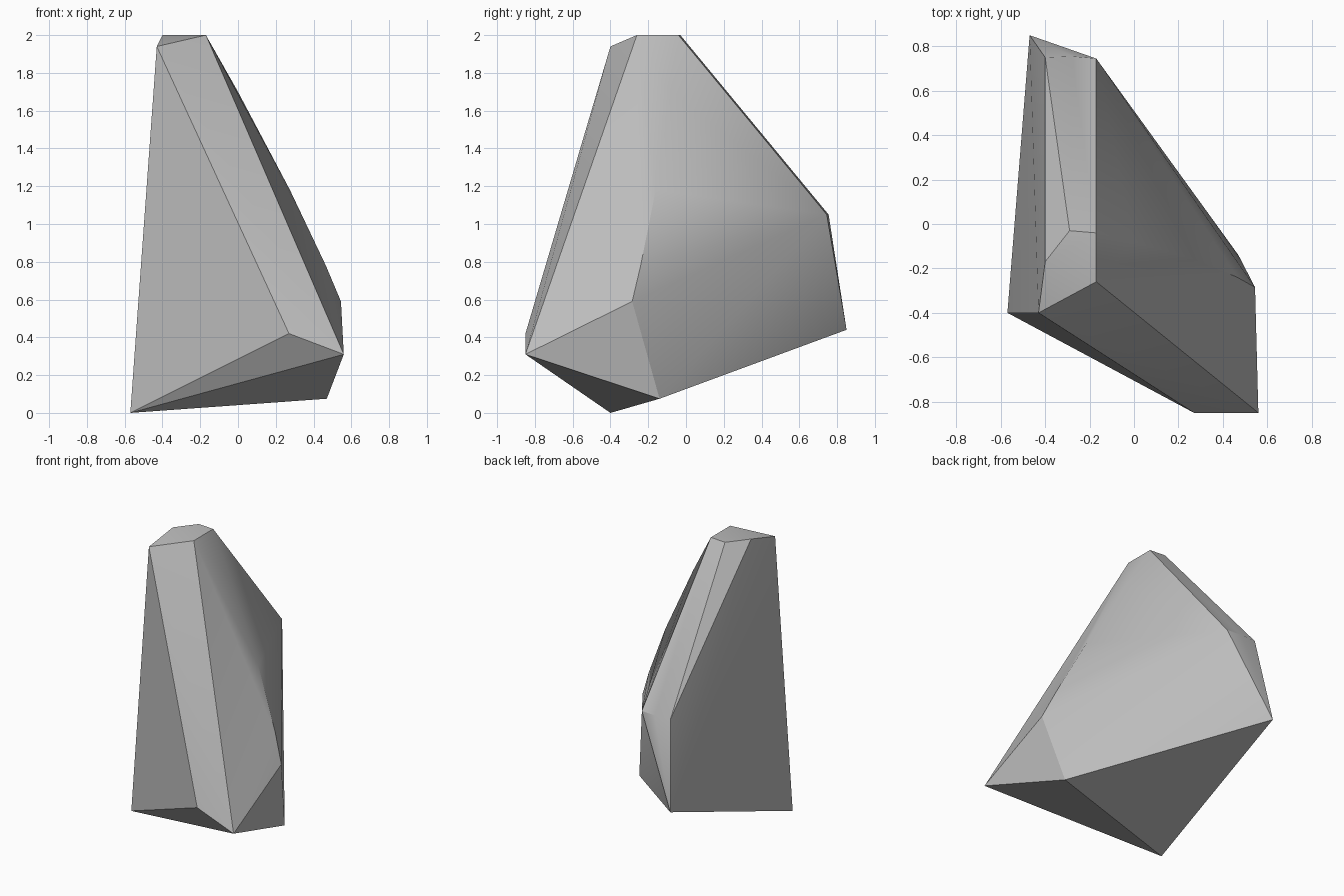
import bpy, bmesh, math

cube = bpy.data.objects.get("Cube")
if cube:
    bpy.data.objects.remove(cube, do_unlink=True)

# Stone colour
stone = bpy.data.materials.new("stone grey")
stone.use_nodes = True
grey = (0.5, 0.5, 0.5, 1)
stone.diffuse_color = grey
stone.node_tree.nodes["Principled BSDF"].inputs["Base Color"].default_value = grey

# Corner points of the faceted rock, grouped by region
base = [(-.57, -.40, 0), (.47, -.14, .075)]
front = [(.56, -.85, .31), (.27, -.85, .42)]
back = [(-.47, .85, .44), (-.40, .75, 1.05), (-.28, .755, 1.05), (-.17, .745, 1.05)]
crown = [(-.43, -.40, 1.94), (-.17, -.26, 2), (-.40, -.17, 2),
         (-.29, -.03, 2), (-.17, -.04, 2)]
side_ridge = [(0, -.08, 1.70), (.275, -.16, 1.18), (.465, -.24, .78), (.545, -.285, .59)]

# Wrap the corners in a convex shell
bm = bmesh.new()
for point in base + front + back + crown + side_ridge:
    bm.verts.new(point)
bmesh.ops.convex_hull(bm, input=bm.verts[:])
bmesh.ops.dissolve_limit(bm, angle_limit=math.radians(1.5),
                         verts=bm.verts[:], edges=bm.edges[:])
bmesh.ops.recalc_face_normals(bm, faces=bm.faces[:])
mesh = bpy.data.meshes.new("rock")
bm.to_mesh(mesh)
bm.free()
mesh.materials.append(stone)

rock = bpy.data.objects.new("rock", mesh)
bpy.context.collection.objects.link(rock)
bpy.context.view_layer.objects.active = rock
rock.select_set(True)
bpy.ops.object.shade_smooth_by_angle(angle=math.radians(30))
